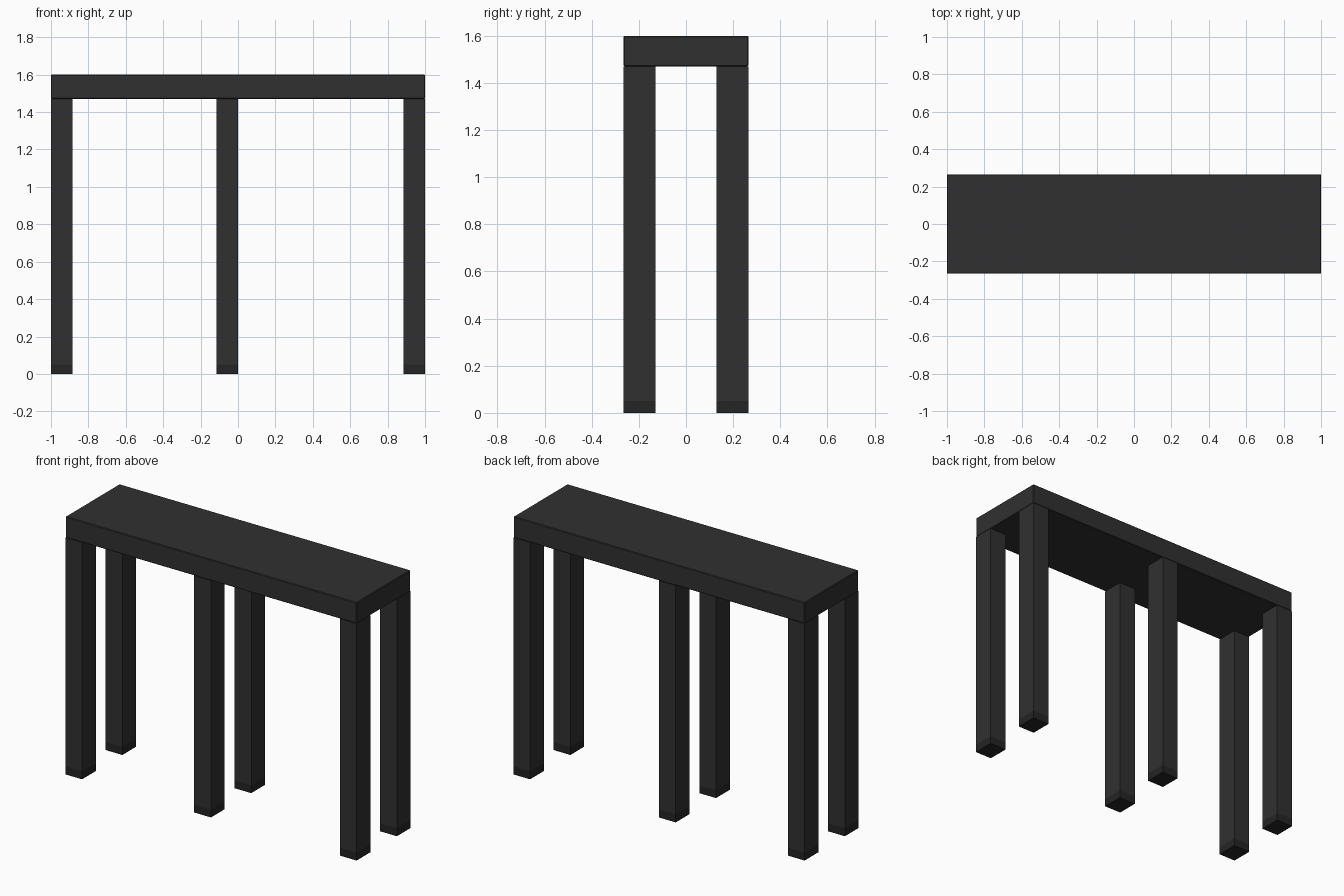
import bpy
import bmesh
from mathutils import Matrix, Vector

cube = bpy.data.objects.get("Cube")
if cube:
    bpy.data.objects.remove(cube, do_unlink=True)

LENGTH, DEPTH, HEIGHT = 2.0, 0.53, 1.6
SLAB, LEG_X, LEG_Y = 0.13, 0.115, 0.135
FOOT = 0.05


def material(name, color):
    mat = bpy.data.materials.new(name)
    mat.use_nodes = True
    mat.diffuse_color = color
    mat.node_tree.nodes["Principled BSDF"].inputs["Base Color"].default_value = color
    return mat


charcoal = material("charcoal", (0.03, 0.03, 0.031, 1))
worn_black = material("worn_black", (0.018, 0.018, 0.018, 1))


def block(name, size, center, foot=False):
    bm = bmesh.new()
    matrix = Matrix.Translation(center) @ Matrix.Diagonal((*size, 1))
    bmesh.ops.create_cube(bm, size=1, matrix=matrix)
    # Softly worn edges
    if not foot:
        bmesh.ops.bevel(bm, geom=bm.edges[:], offset=0.004, segments=1, affect='EDGES')
    # Darker foot of the leg
    if foot:
        bmesh.ops.bisect_plane(bm, geom=bm.verts[:] + bm.edges[:] + bm.faces[:],
                               plane_co=(0, 0, FOOT), plane_no=(0, 0, 1))
        for face in bm.faces:
            face.material_index = int(face.calc_center_median().z < FOOT)
    mesh = bpy.data.meshes.new(name)
    bm.to_mesh(mesh)
    bm.free()
    mesh.materials.append(charcoal)
    mesh.materials.append(worn_black)
    obj = bpy.data.objects.new(name, mesh)
    bpy.context.collection.objects.link(obj)
    return obj


# Table top
block("table_top", (LENGTH, DEPTH, SLAB), Vector((0, 0, HEIGHT - SLAB / 2)))

# Three pairs of legs, the middle pair just right of centre
leg_height = HEIGHT - SLAB
outer_x = (LENGTH - LEG_X) / 2
for place, x in (("right", -outer_x), ("middle", -LEG_X / 2), ("left", outer_x)):
    for side, sign in (("front", -1), ("back", 1)):
        y = sign * (DEPTH - LEG_Y) / 2
        block(f"{side}_{place}_leg", (LEG_X, LEG_Y, leg_height),
              Vector((x, y, leg_height / 2)), foot=True)
